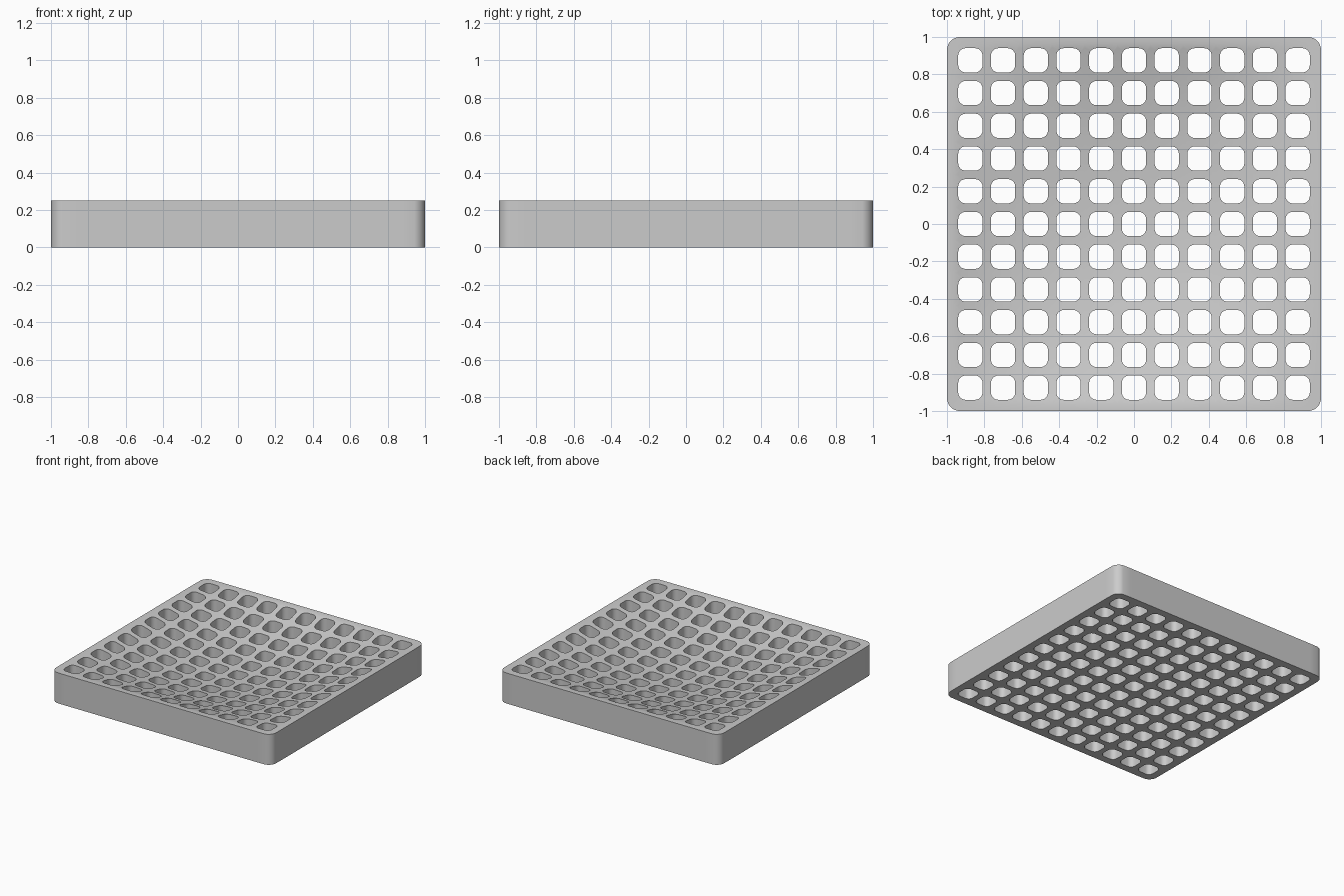
import bpy
import bmesh
import math

default = bpy.data.objects.get("Cube")
if default:
    bpy.data.objects.remove(default, do_unlink=True)

CELLS = 11            # holes along each side
PITCH = 0.175         # spacing between hole centres
HOLE = 0.065          # half width of a hole
HOLE_RADIUS = 0.04    # rounding of the hole corners
ARC_STEPS = 6         # segments per hole corner
HEIGHT = 0.25
DISH = 0.15           # depth of the hollow in the top
CORNER = 0.07         # rounding of the outer corners
INNER = CELLS * PITCH / 2


def top_height(x, y):
    """Pillow-shaped hollow that rises to a level rim."""
    u, v = x / INNER, y / INNER
    return HEIGHT - DISH * max(0, 1 - u * u) * max(0, 1 - v * v)


def hole_outline():
    """Rounded square around the origin."""
    points = []
    c = HOLE - HOLE_RADIUS
    for quarter in range(4):
        middle = math.pi / 4 + quarter * math.pi / 2
        cx = math.copysign(c, math.cos(middle))
        cy = math.copysign(c, math.sin(middle))
        for step in range(ARC_STEPS + 1):
            a = (quarter + step / ARC_STEPS) * math.pi / 2
            points.append((cx + HOLE_RADIUS * math.cos(a), cy + HOLE_RADIUS * math.sin(a)))
    return points


def outer_point(x, y):
    """Push a point of the grid border out to the rounded outer wall."""
    x, y = x / INNER, y / INNER
    c = 1 - CORNER
    cx, cy = max(-c, min(c, x)), max(-c, min(c, y))
    dx, dy = x - cx, y - cy
    length = math.hypot(dx, dy)
    return cx + dx * CORNER / length, cy + dy * CORNER / length


def bridge(bm, ring_a, ring_b):
    for i in range(len(ring_a)):
        j = (i + 1) % len(ring_a)
        bm.faces.new((ring_a[i], ring_a[j], ring_b[j], ring_b[i]))


bm = bmesh.new()
outline = hole_outline()
border = [(x * PITCH / 2 / max(abs(x), abs(y)), y * PITCH / 2 / max(abs(x), abs(y)))
          for x, y in outline]

# Pierced cells: dished top, flat underside and hole walls
for row in range(CELLS):
    for column in range(CELLS):
        ox = (column - (CELLS - 1) / 2) * PITCH
        oy = (row - (CELLS - 1) / 2) * PITCH

        def ring(points, height):
            return [bm.verts.new((ox + x, oy + y, height(ox + x, oy + y))) for x, y in points]

        top_hole, top_edge = ring(outline, top_height), ring(border, top_height)
        low_hole = ring(outline, lambda x, y: 0)
        low_edge = ring(border, lambda x, y: 0)
        bridge(bm, top_hole, top_edge)
        bridge(bm, low_edge, low_hole)
        bridge(bm, low_hole, top_hole)
bmesh.ops.remove_doubles(bm, verts=bm.verts, dist=0.0005)

# Level rim around the top and underside
open_edges = [e for e in bm.edges if e.is_boundary]
grown = bmesh.ops.extrude_edge_only(bm, edges=open_edges)["geom"]
for v in grown:
    if isinstance(v, bmesh.types.BMVert):
        v.co.x, v.co.y = outer_point(v.co.x, v.co.y)

# Outer wall
rim_edges = [e for e in bm.edges if e.is_boundary]
bmesh.ops.bridge_loops(bm, edges=rim_edges)
bmesh.ops.recalc_face_normals(bm, faces=bm.faces)

mesh = bpy.data.meshes.new("dished_grid_tray")
bm.to_mesh(mesh)
bm.free()
tray = bpy.data.objects.new("dished_grid_tray", mesh)
bpy.context.collection.objects.link(tray)

# Single grey material
GREY = (0.6, 0.6, 0.6, 1)
material = bpy.data.materials.new("light_grey")
material.use_nodes = True
material.diffuse_color = GREY
for node in material.node_tree.nodes:
    if node.type == "BSDF_PRINCIPLED":
        node.inputs["Base Color"].default_value = GREY
mesh.materials.append(material)

# Smooth curves, sharp rims
bpy.ops.object.select_all(action="DESELECT")
tray.select_set(True)
bpy.context.view_layer.objects.active = tray
bpy.ops.object.shade_smooth_by_angle(angle=math.radians(30))
